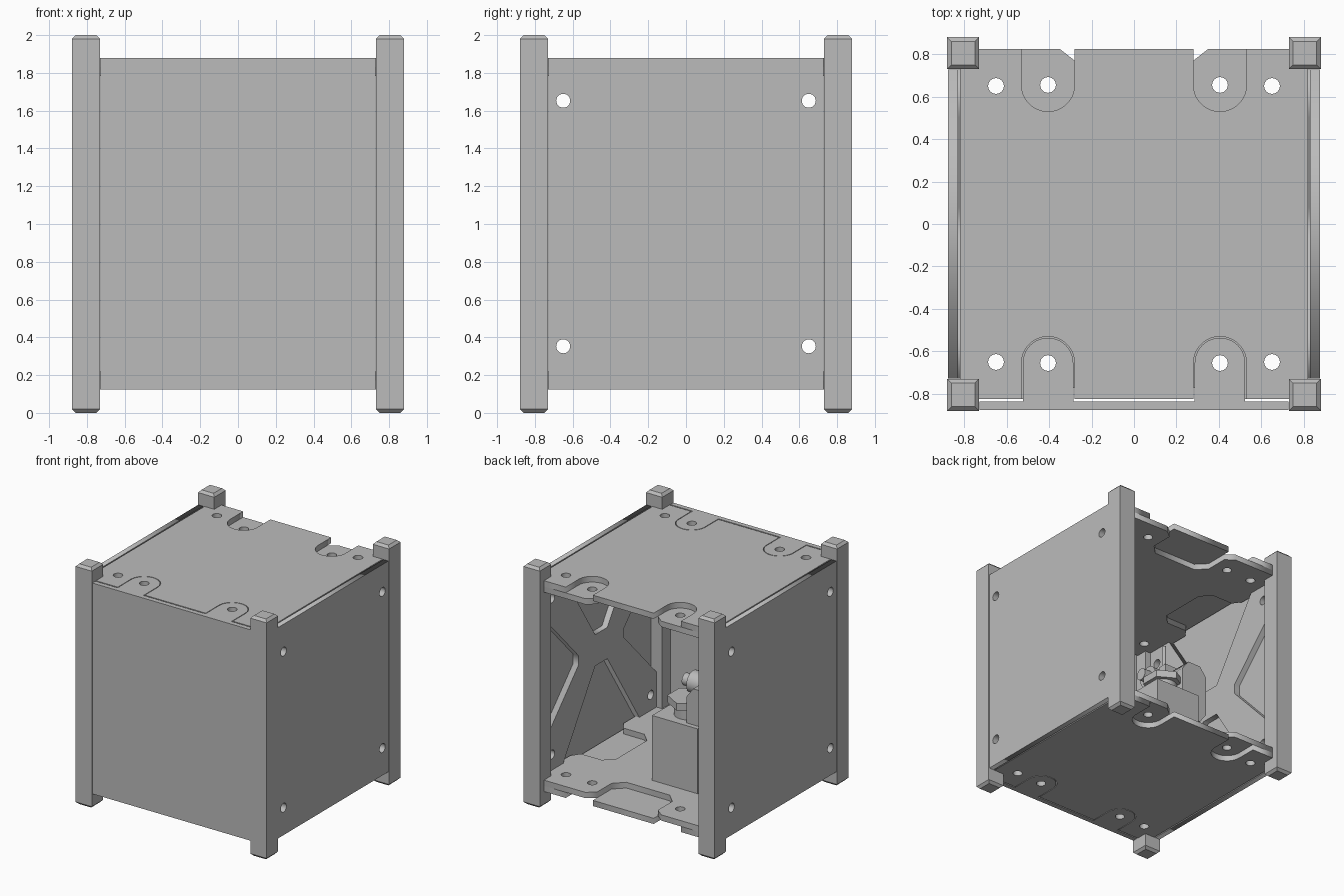
import bpy, bmesh, math
from mathutils import Matrix, Vector

if "Cube" in bpy.data.objects:
    bpy.data.objects.remove(bpy.data.objects["Cube"])

grey = bpy.data.materials.new("light_grey_metal")
grey.diffuse_color = (0.5, 0.5, 0.5, 1)
grey.use_nodes = True
grey.node_tree.nodes["Principled BSDF"].inputs["Base Color"].default_value = grey.diffuse_color


def finish(name, bm, mat=None):
    if mat:
        bm.transform(mat)
    bmesh.ops.remove_doubles(bm, verts=bm.verts, dist=1e-5)
    bmesh.ops.recalc_face_normals(bm, faces=bm.faces)
    me = bpy.data.meshes.new(name)
    bm.to_mesh(me)
    bm.free()
    me.materials.append(grey)
    ob = bpy.data.objects.new(name, me)
    bpy.context.collection.objects.link(ob)
    return ob


def box(name, lo, hi):
    bm = bmesh.new()
    lo, hi = Vector(lo), Vector(hi)
    bmesh.ops.create_cube(bm, size=1)
    bmesh.ops.scale(bm, vec=hi - lo, verts=bm.verts)
    bmesh.ops.translate(bm, vec=(lo + hi) / 2, verts=bm.verts)
    return finish(name, bm)


def cylinder(name, start, end, radius, sides=24):
    a, b = Vector(start), Vector(end)
    bm = bmesh.new()
    bmesh.ops.create_cone(bm, cap_ends=True, segments=sides, radius1=radius,
                          radius2=radius, depth=(b - a).length)
    rot = (b - a).to_track_quat('Z', 'Y').to_matrix().to_4x4()
    ob = finish(name, bm, Matrix.Translation((a + b) / 2) @ rot)
    bpy.ops.object.select_all(action='DESELECT')
    ob.select_set(True)
    bpy.context.view_layer.objects.active = ob
    bpy.ops.object.shade_smooth_by_angle(angle=math.radians(30))
    return ob


def plate(name, loops, z0, z1, mat=None):
    """Flat sheet from an outline and hole loops, cut by a filled 2D curve."""
    cu = bpy.data.curves.new(name, 'CURVE')
    cu.dimensions, cu.fill_mode = '2D', 'BOTH'
    cu.extrude = (z1 - z0) / 2
    for loop in loops:
        sp = cu.splines.new('POLY')
        sp.points.add(len(loop) - 1)
        for p, (x, y) in zip(sp.points, loop):
            p.co = (x, y, 0, 1)
        sp.use_cyclic_u = True
    tmp = bpy.data.objects.new(name + "_curve", cu)
    bpy.context.collection.objects.link(tmp)
    bpy.context.view_layer.update()
    me = bpy.data.meshes.new_from_object(
        tmp.evaluated_get(bpy.context.evaluated_depsgraph_get()))
    bpy.data.objects.remove(tmp)
    bm = bmesh.new()
    bm.from_mesh(me)
    bmesh.ops.translate(bm, vec=(0, 0, (z0 + z1) / 2), verts=bm.verts)
    return finish(name, bm, mat)


def arc(cx, cy, r, a0, a1, n):
    return [(cx + r * math.cos(math.radians(a0 + (a1 - a0) * i / n)),
             cy + r * math.sin(math.radians(a0 + (a1 - a0) * i / n))) for i in range(n + 1)]


def hole(x, y, r=0.037):
    return arc(x, y, r, 0, 345, 23)


def four_way(q):
    """Mirror a quarter outline into a closed loop."""
    return (q + [(-x, y) for x, y in reversed(q)] + [(-x, -y) for x, y in q]
            + [(x, -y) for x, y in reversed(q)])


SIGNS = [(sx, sy) for sx in (-1, 1) for sy in (-1, 1)]

# Corner posts with chamfered ends
for sx, sy in SIGNS:
    bm = bmesh.new()
    rings = []
    for z, h in ((0, 0.055), (0.02, 0.075), (1.98, 0.075), (2, 0.055)):
        rings.append([bm.verts.new((sx * 0.805 + u * h, sy * 0.805 + v * h, z))
                      for u, v in ((-1, -1), (1, -1), (1, 1), (-1, 1))])
    for r0, r1 in zip(rings, rings[1:]):
        for i in range(4):
            j = (i + 1) % 4
            bm.faces.new((r0[i], r0[j], r1[j], r1[i]))
    bm.faces.new(rings[0])
    bm.faces.new(rings[-1])
    finish("corner_post", bm)

# Top and bottom plates: notched outer sheet, cross-relieved inner sheet
outer = four_way([(0.82, 0.825), (0.53, 0.825)] + arc(0.405, 0.655, 0.125, 0, -180, 20)
                 + [(0.28, 0.825)])
inner = four_way([(0.5, 0.2), (0.58, 0.28), (0.77, 0.28), (0.82, 0.35), (0.82, 0.825),
                  (0.35, 0.825), (0.28, 0.77), (0.28, 0.58), (0.2, 0.5)])
corner_holes = [hole(sx * 0.65, sy * 0.65) for sx, sy in SIGNS]
tab_holes = [hole(sx * 0.405, sy * 0.655) for sx, sy in SIGNS]
for side, out_z, in_z in (("bottom", (0.125, 0.172), (0.172, 0.22)),
                          ("top", (1.832, 1.88), (1.784, 1.832))):
    plate(side + "_outer_plate", [outer] + corner_holes, *out_z)
    plate(side + "_inner_plate", [inner] + corner_holes + tab_holes, *in_z)
    # Rounded tabs of the front panel that fill the front notches
    for sx in (-1, 1):
        tab = arc(sx * 0.405, -0.655, 0.119, 0, 180, 20)
        tab += [(sx * 0.405 - 0.119, -0.84), (sx * 0.405 + 0.119, -0.84)]
        plate(side + "_front_tab", [tab, hole(sx * 0.405, -0.655)], *out_z)

# Front panel
box("front_panel", (-0.728, -0.875, 0.125), (0.728, -0.835, 1.88))

# Side panels with an X brace inside
skin = four_way([(0.728, 0.8775)])
brace = four_way([(0.3, 0.04), (0.728, 0.49), (0.728, 0.78), (0.5, 0.78), (0.08, 0.13)])
for s, side in ((-1, "left"), (1, "right")):
    m = Matrix(((0, 0, s, 0), (1, 0, 0, 0), (0, 1, 0, 1.0025), (0, 0, 0, 1)))
    plate(side + "_panel", [skin] + corner_holes, 0.83, 0.875, m)
    plate(side + "_x_brace", [brace] + corner_holes, 0.78, 0.83, m)

# Inner instrument: base box, round neck, faceted cap
box("instrument_base", (-0.36, 0.02, 0.22), (0.06, 0.36, 0.76))
cylinder("instrument_neck", (-0.15, 0.18, 0.76), (-0.15, 0.18, 0.85), 0.11)
cylinder("instrument_cap", (-0.15, 0.18, 0.85), (-0.15, 0.18, 0.91), 0.16, 6)

# Chamfered housing, stepped barrel and pins
side_on = Matrix(((1, 0, 0, 0), (0, 0, 1, 0), (0, 1, 0, 0), (0, 0, 0, 1)))
profile = [(-0.47, 0.64), (-0.41, 0.56), (-0.29, 0.56), (-0.23, 0.64),
           (-0.23, 0.98), (-0.29, 1.06), (-0.41, 1.06), (-0.47, 0.98)]
plate("instrument_housing", [profile], 0.1, 0.32, side_on)
box("instrument_back_plate", (-0.5, 0.02, 0.5), (-0.24, 0.1, 1.12))
cylinder("barrel", (-0.26, 0.05, 0.97), (-0.1, 0.05, 0.97), 0.09)
cylinder("barrel_tip", (-0.1, 0.05, 0.97), (-0.03, 0.05, 0.97), 0.05)
cylinder("vertical_pin", (-0.26, 0.06, 1.0), (-0.26, 0.06, 1.3), 0.015, 12)
